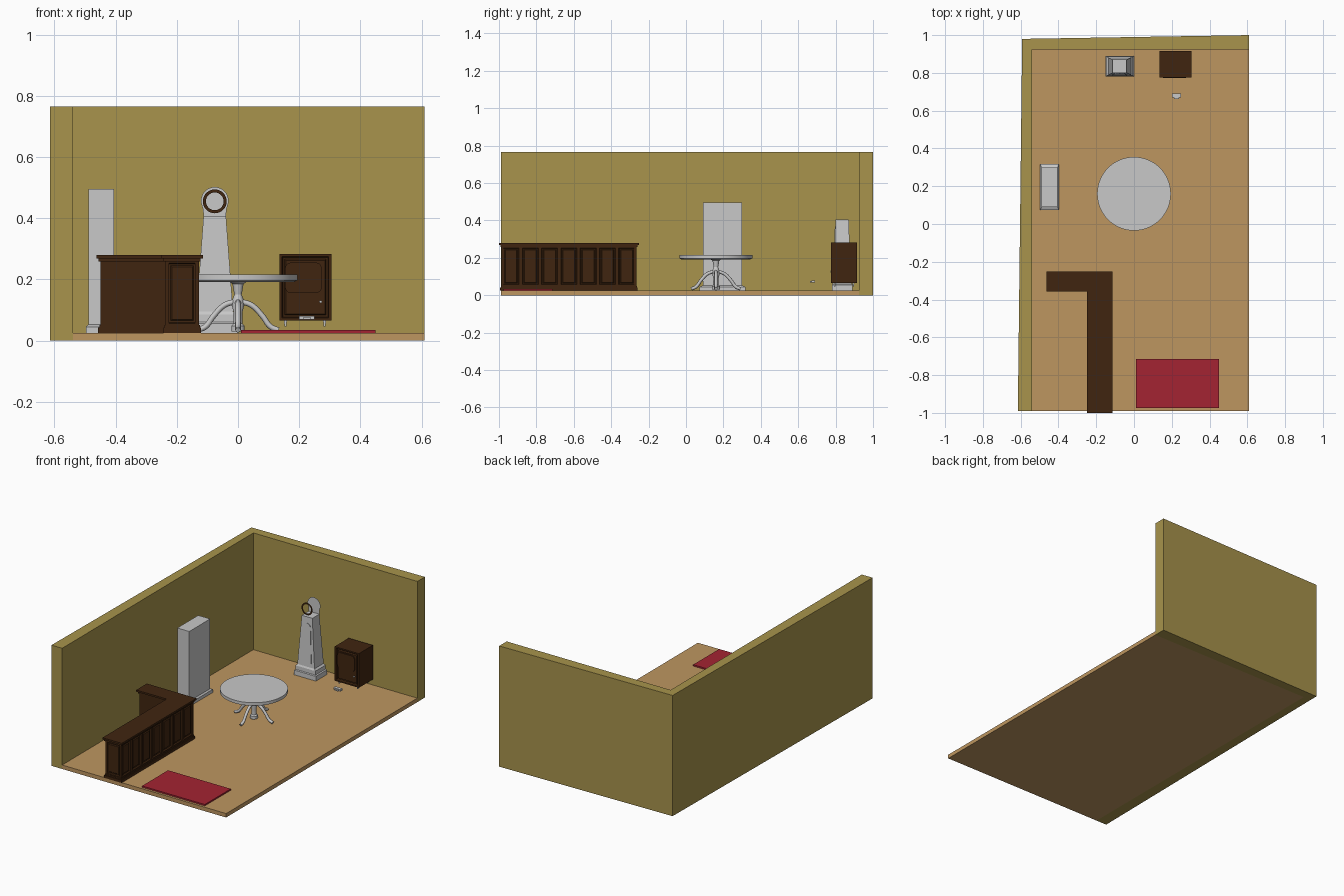
import bpy, bmesh
from math import sin, cos, pi, radians
from mathutils import Matrix, Vector

cube = bpy.data.objects.get("Cube")
if cube:
    bpy.data.objects.remove(cube, do_unlink=True)


def material(name, *rgb):
    lin = [((c / 255 + 0.055) / 1.055) ** 2.4 for c in rgb]
    m = bpy.data.materials.new(name)
    m.use_nodes = True
    m.diffuse_color = (*lin, 1)
    m.node_tree.nodes["Principled BSDF"].inputs["Base Color"].default_value = (*lin, 1)
    return m


OLIVE = material("olive wall", 168, 148, 76)
TAN = material("tan floor", 190, 150, 96)
WOOD = material("dark wood", 64, 37, 16)
RED = material("red rug", 163, 36, 50)
GREY = material("plain grey", 200, 200, 200)


def finish(name, bm, mat, matrix=Matrix(), smooth=False):
    bm.transform(matrix)
    me = bpy.data.meshes.new(name)
    bm.to_mesh(me)
    bm.free()
    me.materials.append(mat)
    ob = bpy.data.objects.new(name, me)
    bpy.context.collection.objects.link(ob)
    if smooth:
        bpy.ops.object.select_all(action='DESELECT')
        ob.select_set(True)
        bpy.context.view_layer.objects.active = ob
        bpy.ops.object.shade_smooth_by_angle()
    return ob


def box(name, x0, x1, y0, y1, z0, z1, mat):
    return prism(name, [(x0, y0), (x1, y0), (x1, y1), (x0, y1)], z0, z1, mat)


def prism(name, pts, z0, z1, mat, matrix=Matrix()):
    """Outline extruded along local z."""
    bm = bmesh.new()
    face = bm.faces.new([bm.verts.new((x, y, z0)) for x, y in pts])
    if z1 > z0:
        ext = bmesh.ops.extrude_face_region(bm, geom=[face])
        bmesh.ops.translate(bm, vec=(0, 0, z1 - z0),
                            verts=[v for v in ext["geom"] if isinstance(v, bmesh.types.BMVert)])
        bmesh.ops.recalc_face_normals(bm, faces=bm.faces)
    return finish(name, bm, mat, matrix)


def loft(name, cx, cy, levels, mat):
    """Stack of rectangles (half width, half depth, height), capped."""
    bm = bmesh.new()
    rings = [[bm.verts.new((cx + sx * hx, cy + sy * hy, z))
              for sx, sy in ((-1, -1), (1, -1), (1, 1), (-1, 1))] for hx, hy, z in levels]
    for a, b in zip(rings, rings[1:]):
        for i in range(4):
            j = (i + 1) % 4
            bm.faces.new((a[i], a[j], b[j], b[i]))
    bm.faces.new(rings[0][::-1])
    bm.faces.new(rings[-1])
    return finish(name, bm, mat)


def lathe(name, profile, cx, cy, mat, steps=48):
    bm = bmesh.new()
    vs = [bm.verts.new((r, 0, z)) for r, z in profile]
    es = [bm.edges.new(p) for p in zip(vs, vs[1:])]
    bmesh.ops.spin(bm, geom=vs + es, cent=(0, 0, 0), axis=(0, 0, 1), angle=2 * pi,
                   steps=steps, use_duplicate=False)
    bmesh.ops.remove_doubles(bm, verts=bm.verts, dist=1e-5)
    bmesh.ops.recalc_face_normals(bm, faces=bm.faces)
    return finish(name, bm, mat, Matrix.Translation((cx, cy, 0)), True)


def upright(x, y, z, turn=0, tilt=0):
    """Local x runs sideways, y up, z out of the face; turn 0 faces the front."""
    return (Matrix.Translation((x, y, z)) @ Matrix.Rotation(radians(turn), 4, 'Z')
            @ Matrix.Rotation(radians(90 + tilt), 4, 'X'))


def panelling(name, width, height, count, rim, matrix, mat, depth=0.008):
    """Row of sunk, raised-and-fielded panels with a closed border."""
    bm = bmesh.new()
    bmesh.ops.create_grid(bm, x_segments=count, y_segments=1, size=0.5)
    bmesh.ops.scale(bm, vec=(width, height, 1), verts=bm.verts)
    fronts = list(bm.faces)
    ext = bmesh.ops.extrude_edge_only(bm, edges=[e for e in bm.edges if e.is_boundary])
    bmesh.ops.translate(bm, vec=(0, 0, -depth - 0.004),
                        verts=[v for v in ext["geom"] if isinstance(v, bmesh.types.BMVert)])
    for thick, deep in ((rim, 0), (0.004, -depth), (0.008, 0), (0.006, depth * 0.6)):
        bmesh.ops.inset_individual(bm, faces=fronts, thickness=thick, depth=deep)
    return finish(name, bm, mat, matrix)


def rounded(w, h, r, seg=5):
    pts = []
    for k, (sx, sy) in enumerate(((1, 1), (-1, 1), (-1, -1), (1, -1))):
        for i in range(seg + 1):
            a = (k + i / seg) * pi / 2
            pts.append((sx * (w / 2 - r) + r * cos(a), sy * (h / 2 - r) + r * sin(a)))
    return pts


# Room shell
prism("walls", [(-0.615, -0.99), (-0.54, -0.99), (-0.54, 0.925), (0.61, 0.925),
                (0.61, 1.0), (-0.592, 0.98)], 0, 0.765, OLIVE)
box("floor", -0.54, 0.61, -0.99, 0.925, 0, 0.025, TAN)
box("rug", 0.01, 0.45, -0.975, -0.715, 0.025, 0.034, RED)


# L-shaped counter: nested outlines from plinth to worktop
def counter_layer(name, grow, z0, z1):
    l, r, b, f = -0.45 - grow, -0.128 + grow, -0.265 + grow, -0.987 - grow
    il, ib = -0.237 - grow, -0.345 - grow
    prism(name, [(l, b), (l, ib), (il, ib), (il, f), (r, f), (r, b)], z0, z1, WOOD)


counter_layer("counter_plinth", 0.007, 0.025, 0.042)
counter_layer("counter_plinth_trim", 0.003, 0.042, 0.05)
counter_layer("counter_body", -0.01, 0.05, 0.262)
counter_layer("counter_cornice", 0.006, 0.258, 0.269)
counter_layer("counter_top", 0.013, 0.269, 0.28)
panelling("counter_side_panels", 0.722, 0.214, 7, 0.012, upright(-0.128, -0.626, 0.155, 90), WOOD)
panelling("counter_end_panel", 0.109, 0.214, 1, 0.012, upright(-0.1825, -0.987, 0.155), WOOD)
panelling("counter_back_panels", 0.322, 0.214, 3, 0.012, upright(-0.289, -0.265, 0.155, 180), WOOD)
box("counter_inner_front", -0.45, -0.235, -0.345, -0.33, 0.05, 0.262, WOOD)
box("counter_inner_side", -0.237, -0.225, -0.987, -0.34, 0.05, 0.262, WOOD)
box("counter_outer_end", -0.45, -0.435, -0.345, -0.265, 0.05, 0.262, WOOD)

# Tall cabinet by the side wall
loft("tall_cabinet", -0.447, 0.195, [(0.05, 0.122, 0.025), (0.05, 0.122, 0.045),
     (0.042, 0.105, 0.053), (0.042, 0.105, 0.495)], GREY)

# Round pedestal table
TX, TY = 0.0, 0.16
lathe("table_top", [(0, 0.192), (0.185, 0.192), (0.195, 0.197), (0.195, 0.216), (0, 0.216)],
      TX, TY, GREY, 64)
lathe("table_pedestal", [(0, 0.03), (0.022, 0.03), (0.022, 0.048), (0.015, 0.055), (0.014, 0.09),
      (0.02, 0.115), (0.018, 0.135), (0.012, 0.15), (0.018, 0.185), (0.03, 0.193)], TX, TY, GREY, 24)
for i in range(4):
    cu = bpy.data.curves.new("table_leg", 'CURVE')
    cu.dimensions = '3D'
    cu.bevel_depth = 0.009
    cu.bevel_resolution = 2
    cu.use_fill_caps = True
    path = [(0.008, 0.128), (0.045, 0.115), (0.08, 0.08), (0.107, 0.045), (0.132, 0.034)]
    sp = cu.splines.new('BEZIER')
    sp.bezier_points.add(len(path) - 1)
    for p, (r, z) in zip(sp.bezier_points, path):
        p.co = (r, 0, z)
        p.handle_left_type = p.handle_right_type = 'AUTO'
    cu.materials.append(GREY)
    leg = bpy.data.objects.new("table_leg_%d" % (i + 1), cu)
    leg.location = (TX, TY, 0)
    leg.rotation_euler.z = i * pi / 2
    bpy.context.collection.objects.link(leg)

# Longcase clock
CX, CY = -0.076, 0.835
loft("clock_case", CX, CY, [(0.076, 0.055, 0.025), (0.076, 0.055, 0.055), (0.07, 0.051, 0.06),
     (0.07, 0.051, 0.085), (0.06, 0.046, 0.095), (0.037, 0.035, 0.405)], GREY)
arch = [(-0.038, 0), (0.038, 0), (0.027, 0.225)]
arch += [(0.026 * cos(a * pi / 8), 0.225 + 0.022 * sin(a * pi / 8)) for a in range(1, 8)]
arch += [(-0.027, 0.225)]
prism("clock_door", arch, -0.003, 0.003, GREY, upright(CX, CY - 0.045, 0.12, 0, -2.03))
head = [(0.037, -0.052), (0.038, -0.03)]
head += [(0.045 * cos(a * pi / 16), 0.045 * sin(a * pi / 16)) for a in range(-2, 19)]
head += [(-0.038, -0.03), (-0.037, -0.052)]
prism("clock_head_back", head, 0, 0, GREY, upright(CX, CY + 0.035, 0.457))
bm = bmesh.new()
rings = [[bm.verts.new((r * cos(i * pi / 16), r * sin(i * pi / 16), 0)) for i in range(32)]
         for r in (0.029, 0.039)]
for i in range(32):
    j = (i + 1) % 32
    bm.faces.new((rings[0][i], rings[1][i], rings[1][j], rings[0][j]))
finish("clock_dial_ring", bm, WOOD, upright(CX, CY - 0.035, 0.455))

# Television set on short legs
box("television_case", 0.135, 0.305, 0.79, 0.915, 0.066, 0.283, WOOD)
panelling("television_front", 0.17, 0.217, 1, 0.012, upright(0.22, 0.775, 0.1745), WOOD, 0.012)
prism("television_screen", rounded(0.12, 0.1, 0.02), -0.004, 0.004, WOOD, upright(0.214, 0.778, 0.205))
prism("television_knob", rounded(0.009, 0.009, 0.0044), 0, 0.006, GREY, upright(0.27, 0.779, 0.127))
for x in (0.155, 0.283):
    for y in (0.795, 0.895):
        loft("television_leg", x, y, [(0.003, 0.003, 0.046), (0.005, 0.005, 0.068)], GREY)

# Small game console in front of the set
box("console_body", 0.2, 0.25, 0.67, 0.69, 0.068, 0.08, GREY)
box("console_pad", 0.212, 0.238, 0.662, 0.67, 0.068, 0.075, GREY)
